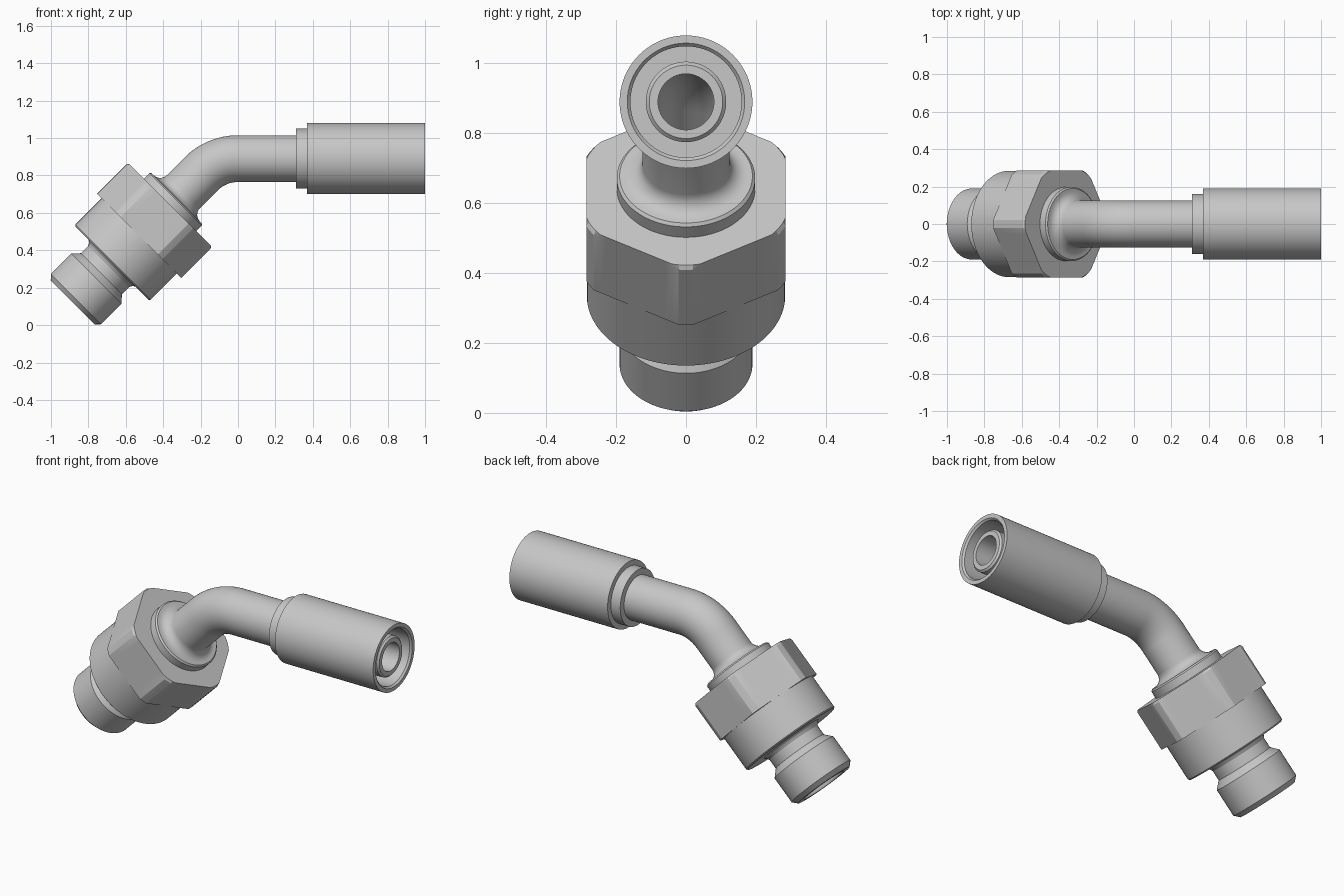
import bpy, bmesh
from math import sin, cos, pi, radians
from mathutils import Vector

cube = bpy.data.objects.get("Cube")
if cube:
    bpy.data.objects.remove(cube)

SEGS = 96            # sides of every round part
AXIS_Z = 0.89        # height of the horizontal pipe
BEND_R = 0.278       # centreline radius of the 45 degree bend
BEND_LEN = BEND_R * pi / 4
NUT = BEND_LEN - 0.115   # path offset of the inclined leg

steel = bpy.data.materials.new("grey_steel")
steel.use_nodes = True
grey = (0.57, 0.57, 0.57, 1)
steel.diffuse_color = grey
steel.node_tree.nodes["Principled BSDF"].inputs["Base Color"].default_value = grey


def frame(t):
    """Point and ring normal on the centreline: straight, bend, straight."""
    a = min(max(t, 0), BEND_LEN) / BEND_R
    point = Vector((-BEND_R * sin(a), 0, AXIS_Z - BEND_R + BEND_R * cos(a)))
    run = t - a * BEND_R
    point += run * Vector((-cos(a), 0, -sin(a)))
    return point, Vector((-sin(a), 0, cos(a)))


def hexagon(flat, cap):
    """Radius rule for a hexagon whose corners are trimmed to a circle."""
    return lambda th: min(cap, flat / cos(th % (pi / 3) - pi / 6))


def sweep(name, profile):
    """Closed ring-shaped solid from a loop of (path position, radius)."""
    bm = bmesh.new()
    rings = []
    for t, r in profile:
        point, up = frame(t)
        ring = []
        for i in range(SEGS):
            th = 2 * pi * i / SEGS
            rad = r(th) if callable(r) else r
            ring.append(bm.verts.new(point + rad * (cos(th) * up + sin(th) * Vector((0, 1, 0)))))
        rings.append(ring)
    for k, ring in enumerate(rings):
        nxt = rings[(k + 1) % len(rings)]
        for i in range(SEGS):
            j = (i + 1) % SEGS
            bm.faces.new((ring[i], ring[j], nxt[j], nxt[i]))
    bmesh.ops.recalc_face_normals(bm, faces=bm.faces)
    mesh = bpy.data.meshes.new(name)
    bm.to_mesh(mesh)
    bm.free()
    mesh.materials.append(steel)
    obj = bpy.data.objects.new(name, mesh)
    bpy.context.collection.objects.link(obj)
    bpy.ops.object.select_all(action="DESELECT")
    obj.select_set(True)
    bpy.context.view_layer.objects.active = obj
    bpy.ops.object.shade_smooth_by_angle(angle=radians(20))
    return obj


def inclined(points):
    return [(s + NUT, r) for s, r in points]


# Bent pipe with its hose insert, flared shoulder and through bore
bend = [BEND_LEN * i / 16 for i in range(17)]
fillet = [(0.25 + 0.05 * sin(a), 0.175 - 0.05 * cos(a))
          for a in (pi / 2 * i / 8 for i in range(9))]
shoulder = [(0.30, 0.19), (0.308, 0.198), (0.352, 0.198), (0.352, 0.08)]
sweep("bent_pipe",
      [(-0.98, 0.08), (-0.98, 0.105), (-0.97, 0.115), (-0.40, 0.115), (-0.40, 0.125)]
      + [(t, 0.125) for t in bend]
      + inclined(fillet + shoulder)
      + [(t, 0.08) for t in reversed(bend)])

# Crimped sleeve with a collar and an open hose socket
sweep("hose_sleeve", [
    (-0.31, 0.10), (-0.31, 0.16), (-0.37, 0.16), (-0.37, 0.19), (-1, 0.19),
    (-1, 0.168), (-0.99, 0.159), (-0.42, 0.159), (-0.42, 0.10)])

# Hexagonal nut running into a round skirt
sweep("hex_nut", inclined([
    (0.35, 0.08), (0.35, hexagon(0.285, 0.31)), (0.362, hexagon(0.285, 0.318)),
    (0.585, hexagon(0.285, 0.318)), (0.585, 0.284), (0.783, 0.284),
    (0.79, 0.277), (0.79, 0.08)]))

# Male stud with a relief neck, chamfers and a conical seat
sweep("male_stud", inclined([
    (0.78, 0.08), (0.78, 0.178), (0.79, 0.176), (0.80, 0.163), (0.815, 0.155),
    (0.87, 0.155), (0.908, 0.19), (1.062, 0.19), (1.088, 0.165),
    (1.088, 0.13), (0.90, 0.08)]))
